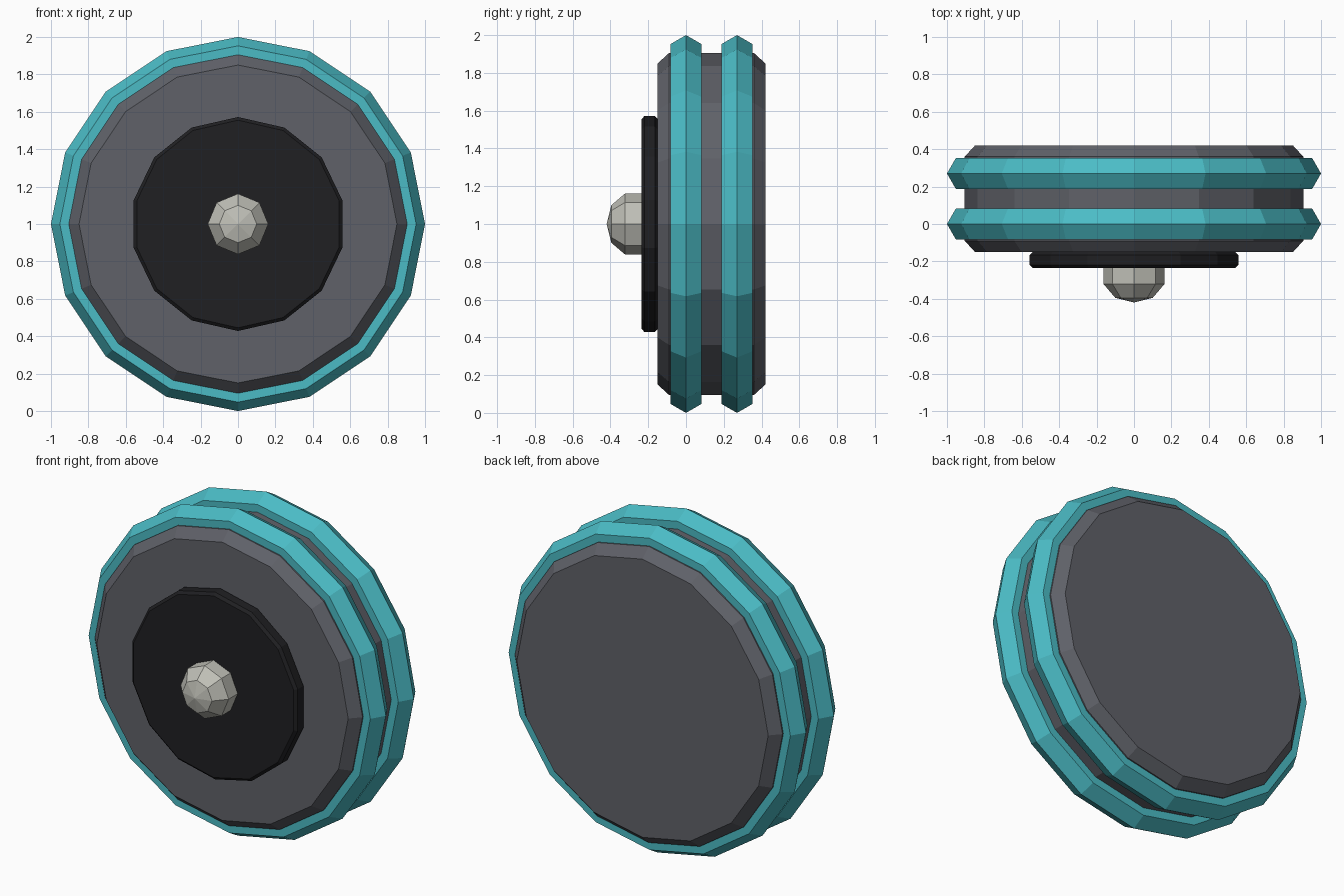
import bpy, bmesh
from math import sin, cos, tau

if "Cube" in bpy.data.objects:
    bpy.data.objects.remove(bpy.data.objects["Cube"])


def material(name, rgb):
    m = bpy.data.materials.new(name)
    m.diffuse_color = (*rgb, 1)
    m.use_nodes = True
    m.node_tree.nodes["Principled BSDF"].inputs["Base Color"].default_value = m.diffuse_color
    return m


def lathe(name, profile, sides, mat, closed=False):
    """Spin (radius, y) points round the wheel axle; closed makes a ring."""
    bm = bmesh.new()
    rings = []
    for r, y in profile:
        n = 1 if r == 0 else sides
        rings.append([bm.verts.new((r * sin(tau * i / sides), y, 1 + r * cos(tau * i / sides)))
                      for i in range(n)])
    pairs = list(zip(rings, rings[1:]))
    if closed:
        pairs.append((rings[-1], rings[0]))
    for a, b in pairs:
        for i in range(sides):
            j = (i + 1) % sides
            quad = [a[i % len(a)], a[j % len(a)], b[j % len(b)], b[i % len(b)]]
            bm.faces.new(list(dict.fromkeys(quad)))
    if not closed:
        for ring in (rings[0], rings[-1]):
            if len(ring) > 2:
                bm.faces.new(ring)
    bmesh.ops.recalc_face_normals(bm, faces=bm.faces)
    me = bpy.data.meshes.new(name)
    bm.to_mesh(me)
    bm.free()
    me.materials.append(mat)
    ob = bpy.data.objects.new(name, me)
    bpy.context.collection.objects.link(ob)
    return ob


teal = material("teal", (0.07, 0.5, 0.56))
grey = material("dark_grey", (0.115, 0.12, 0.14))
black = material("black", (0.014, 0.014, 0.016))
pale = material("pale_metal", (0.52, 0.52, 0.47))

# Wheel drum with chamfered rims
lathe("wheel_body", [(0.85, -0.15), (0.905, -0.09), (0.905, 0.36), (0.85, 0.42)], 16, grey)

# Two six-sided tyre rings
for name, y in (("front_tyre", 0.0), ("back_tyre", 0.27)):
    section = [(0.905 + 0.095 * cos(tau * k / 6), y + 0.095 * sin(tau * k / 6)) for k in range(6)]
    lathe(name, section, 16, teal, closed=True)

# Hub plate on the front
lathe("hub_plate", [(0.555, -0.15), (0.572, -0.165), (0.572, -0.22), (0.555, -0.235)], 14, black)

# Domed axle cap
lathe("axle_cap", [(0.162, -0.2), (0.162, -0.322), (0.1, -0.395), (0, -0.42)], 8, pale)
